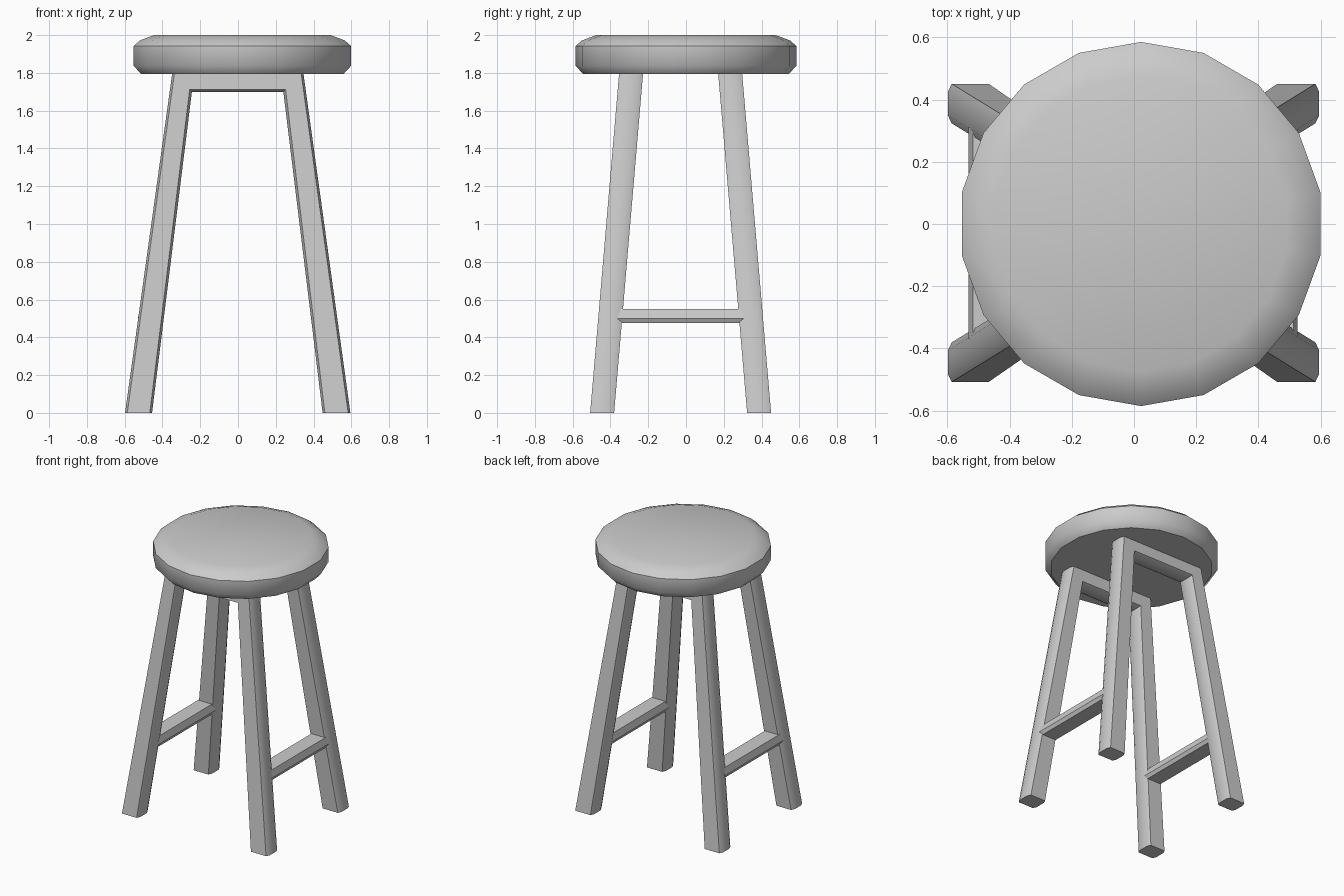
import bpy
import bmesh
from math import radians, sin, cos

if "Cube" in bpy.data.objects:
    bpy.data.objects.remove(bpy.data.objects["Cube"])


def loft(name, rings, capped=True):
    """Skin equal-length closed rings of points into a solid."""
    bm = bmesh.new()
    loops = [[bm.verts.new(p) for p in ring] for ring in rings]
    n = len(rings[0])
    for a, b in zip(loops, loops[1:]):
        for i in range(n):
            j = (i + 1) % n
            bm.faces.new((a[i], a[j], b[j], b[i]))
    if capped:
        bm.faces.new(loops[0])
        bm.faces.new(loops[-1])
    bmesh.ops.recalc_face_normals(bm, faces=bm.faces)
    mesh = bpy.data.meshes.new(name)
    bm.to_mesh(mesh)
    bm.free()
    obj = bpy.data.objects.new(name, mesh)
    bpy.context.collection.objects.link(obj)
    return obj


def smooth(obj, angle):
    bpy.ops.object.select_all(action='DESELECT')
    obj.select_set(True)
    bpy.context.view_layer.objects.active = obj
    bpy.ops.object.shade_smooth_by_angle(angle=radians(angle))


# Seat: 18-sided cushion with a rounded rim and a flat, sharp underside
SIDES = 18
profile = [(0.545, 1.795), (0.585, 1.838), (0.585, 1.942), (0.55, 1.972), (0.475, 2.0)]
seat = loft("seat", [
    [(0.023 + r * cos(radians(90 + 360 * i / SIDES)),
      r * sin(radians(90 + 360 * i / SIDES)), z) for i in range(SIDES)]
    for r, z in profile])
smooth(seat, 44)


# Leg frames: two splayed legs and a top bar, leaning inwards, chamfered edges
def leg_frame(name, side):
    def ring(offset, d):
        outline = [(-0.598 + d, 0), (-0.348 + d, 1.8), (0.346 - d, 1.8), (0.595 - d, 0),
                   (0.448 + d, 0), (0.24 + d, 1.7 + d), (-0.244 - d, 1.7 + d), (-0.455 - d, 0)]
        return [(x, -0.0285 + side * (0.4155 - 0.1535 * z / 1.8) + offset, z)
                for x, z in outline]

    obj = loft(name, [ring(-0.0635, 0.012), ring(-0.038, 0),
                      ring(0.038, 0), ring(0.0635, 0.012)])
    smooth(obj, 30)


leg_frame("front_leg_frame", -1)
leg_frame("back_leg_frame", 1)


# Side rungs joining the front and back legs
def rung(name, cx):
    section = [(-0.056, 0.55), (0.056, 0.55), (0.069, 0.5),
               (0.056, 0.475), (-0.056, 0.475), (-0.069, 0.5)]
    obj = loft(name, [[(cx + x, y, z) for x, z in section] for y in (-0.37, 0.31)])
    smooth(obj, 30)


rung("left_rung", -0.462)
rung("right_rung", 0.457)
